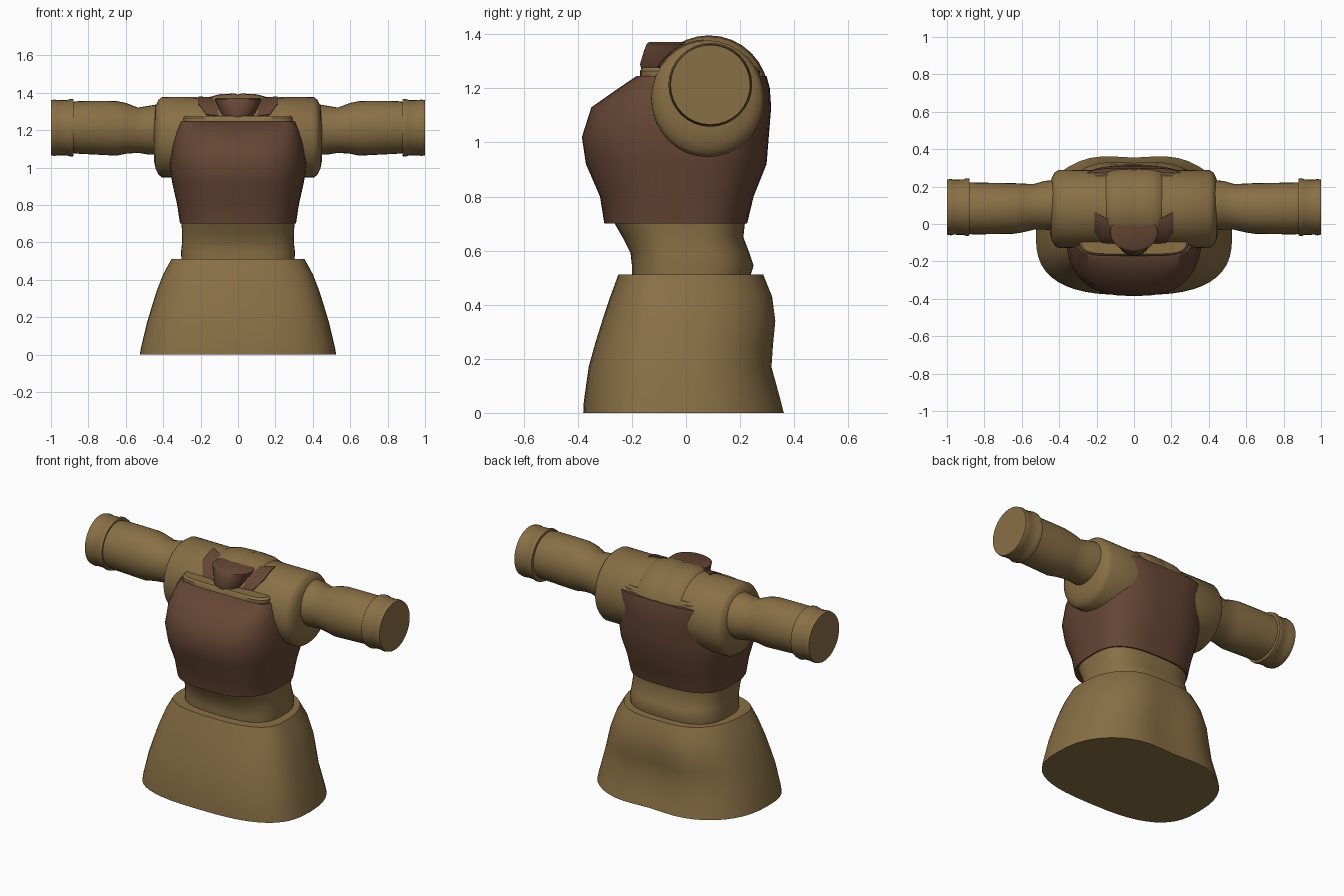
import bpy, bmesh, math


def material(name, rgb):
    m = bpy.data.materials.new(name)
    m.diffuse_color = (*rgb, 1)
    return m


TAN = material("tan cloth", (0.25, 0.16, 0.06))
BROWN = material("brown leather", (0.13, 0.06, 0.034))


def loft(name, rings, mat, angle=40):
    """Skin a list of closed point rings and cap both ends."""
    bm = bmesh.new()
    loops = [[bm.verts.new(p) for p in ring] for ring in rings]
    n = len(loops[0])
    for a, b in zip(loops, loops[1:]):
        for i in range(n):
            j = (i + 1) % n
            bm.faces.new((a[i], a[j], b[j], b[i]))
    bm.faces.new(loops[0][::-1])
    bm.faces.new(loops[-1])
    bmesh.ops.recalc_face_normals(bm, faces=bm.faces)
    me = bpy.data.meshes.new(name)
    bm.to_mesh(me)
    bm.free()
    me.materials.append(mat)
    ob = bpy.data.objects.new(name, me)
    bpy.context.collection.objects.link(ob)
    bpy.ops.object.select_all(action='DESELECT')
    ob.select_set(True)
    bpy.context.view_layer.objects.active = ob
    bpy.ops.object.shade_smooth_by_angle(angle=math.radians(angle))
    return ob


def body_ring(z, hx, front, back, pf=2.6, pb=2.4, yc=0.0, dent=0.0, n=48):
    """Horizontal rounded section with separate front and back depth."""
    pts = []
    for i in range(n):
        t = 2 * math.pi * i / n
        c, s = math.cos(t), math.sin(t)
        p, depth = (pb, back - yc) if s > 0 else (pf, yc - front)
        x = hx * math.copysign(abs(c) ** (2 / p), c)
        y = yc + depth * math.copysign(abs(s) ** (2 / p), s)
        if s > 0:
            y -= dent * math.exp(-(x / 0.17) ** 2)
        pts.append((x, y, z))
    return pts


def tube_ring(x, y, z, ry, rz, n=32):
    """Section of a sleeve lying along x."""
    return [(x, y + ry * math.cos(2 * math.pi * i / n),
             z + rz * math.sin(2 * math.pi * i / n)) for i in range(n)]


# Skirt with a slightly pinched back
loft("skirt", [body_ring(z, hx, f, b, 2.8, 2.4, -0.05, d) for z, hx, f, b, d in [
    (0.0, 0.525, -0.38, 0.385, 0.03), (0.04, 0.518, -0.378, 0.375, 0.03),
    (0.17, 0.487, -0.36, 0.342, 0.035), (0.26, 0.46, -0.335, 0.35, 0.035),
    (0.34, 0.435, -0.31, 0.357, 0.03), (0.43, 0.4, -0.28, 0.342, 0.025),
    (0.512, 0.355, -0.25, 0.305, 0.02)]], TAN)

# Waist
loft("waist", [body_ring(z, hx, f, b, 2.8, 2.8) for z, hx, f, b in [
    (0.48, 0.3, -0.2, 0.23), (0.545, 0.305, -0.2, 0.25), (0.59, 0.3, -0.205, 0.235),
    (0.65, 0.298, -0.235, 0.212), (0.72, 0.305, -0.275, 0.22)]], TAN)

# Leather chest piece
loft("chest", [body_ring(z, hx, f, b, p, p) for z, hx, f, b, p in [
    (0.70, 0.31, -0.302, 0.226, 2.8), (0.8, 0.325, -0.318, 0.25, 2.8),
    (0.92, 0.352, -0.37, 0.298, 2.7), (1.02, 0.367, -0.385, 0.306, 2.7),
    (1.13, 0.352, -0.35, 0.315, 2.9), (1.2, 0.33, -0.25, 0.31, 3.8),
    (1.246, 0.31, -0.182, 0.298, 5)]], BROWN)

# Cloth showing above the chest piece
loft("undershirt", [body_ring(1.2, 0.29, -0.17, 0.275, 6, 6),
                    body_ring(1.265, 0.295, -0.17, 0.275, 6, 6),
                    body_ring(1.277, 0.285, -0.16, 0.265, 6, 6)], TAN)

# Shoulders, mirrored left and right as one tube
half = [(0.0, 0.212, 0.216), (0.2, 0.21, 0.214), (0.405, 0.208, 0.216),
        (0.425, 0.195, 0.2), (0.44, 0.165, 0.17), (0.45, 0.12, 0.12)]
full = [(-x, a, b) for x, a, b in half[:0:-1]] + half
loft("shoulders", [tube_ring(x, 0.08, 1.162, a, b) for x, a, b in full], TAN)

# Nape bulge between the shoulders
loft("nape", [tube_ring(x, 0.085, 1.175, r, r) for x, r in [
    (-0.17, 0.17), (-0.145, 0.205), (-0.1, 0.217), (-0.02, 0.221), (0, 0.216),
    (0.02, 0.221), (0.1, 0.217), (0.145, 0.205), (0.17, 0.17)]], TAN, 60)

# Sleeves and cuffs
for side, s in (("left", 1), ("right", -1)):
    loft(side + "_sleeve", [tube_ring(s * x, y, z, ry, rz) for x, y, z, ry, rz in [
        (0.42, 0.1, 1.205, 0.135, 0.135), (0.48, 0.1, 1.2, 0.13, 0.13),
        (0.535, 0.092, 1.2, 0.122, 0.121), (0.6, 0.085, 1.21, 0.131, 0.136),
        (0.65, 0.083, 1.21, 0.136, 0.146), (0.75, 0.083, 1.213, 0.137, 0.144),
        (0.85, 0.083, 1.215, 0.139, 0.141), (0.9, 0.085, 1.214, 0.138, 0.135)]], TAN)
    loft(side + "_cuff", [tube_ring(s * x, 0.09, 1.213, r, r) for x, r in [
        (0.88, 0.135), (0.88, 0.152), (0.895, 0.155), (0.91, 0.149),
        (0.965, 0.147), (0.98, 0.151), (1.0, 0.147)]], TAN)

# Collar flap wrapped over the front of the shoulders
steps = 8
rings = []
for x, a0, a1 in [(-0.21, 94, 125), (-0.17, 100, 146), (-0.1, 108, 148), (0, 108, 150),
                  (0.1, 108, 148), (0.17, 100, 146), (0.21, 94, 125)]:
    ring = []
    for r, rng in ((0.219, range(steps + 1)), (0.195, range(steps, -1, -1))):
        for i in rng:
            t = math.radians(a0 + (a1 - a0) * i / steps)
            ring.append((x, 0.08 + r * math.cos(t), 1.162 + r * math.sin(t)))
    rings.append(ring)
loft("collar_flap", rings, BROWN)

# Raised collar front, tapering to a point
loft("collar_front", [body_ring(z, hx, f, 0.01, 2.0, 4, -0.05) for z, hx, f in [
    (1.27, 0.085, -0.165), (1.29, 0.1, -0.17), (1.34, 0.115, -0.155),
    (1.365, 0.125, -0.145), (1.372, 0.115, -0.135)]], BROWN)
